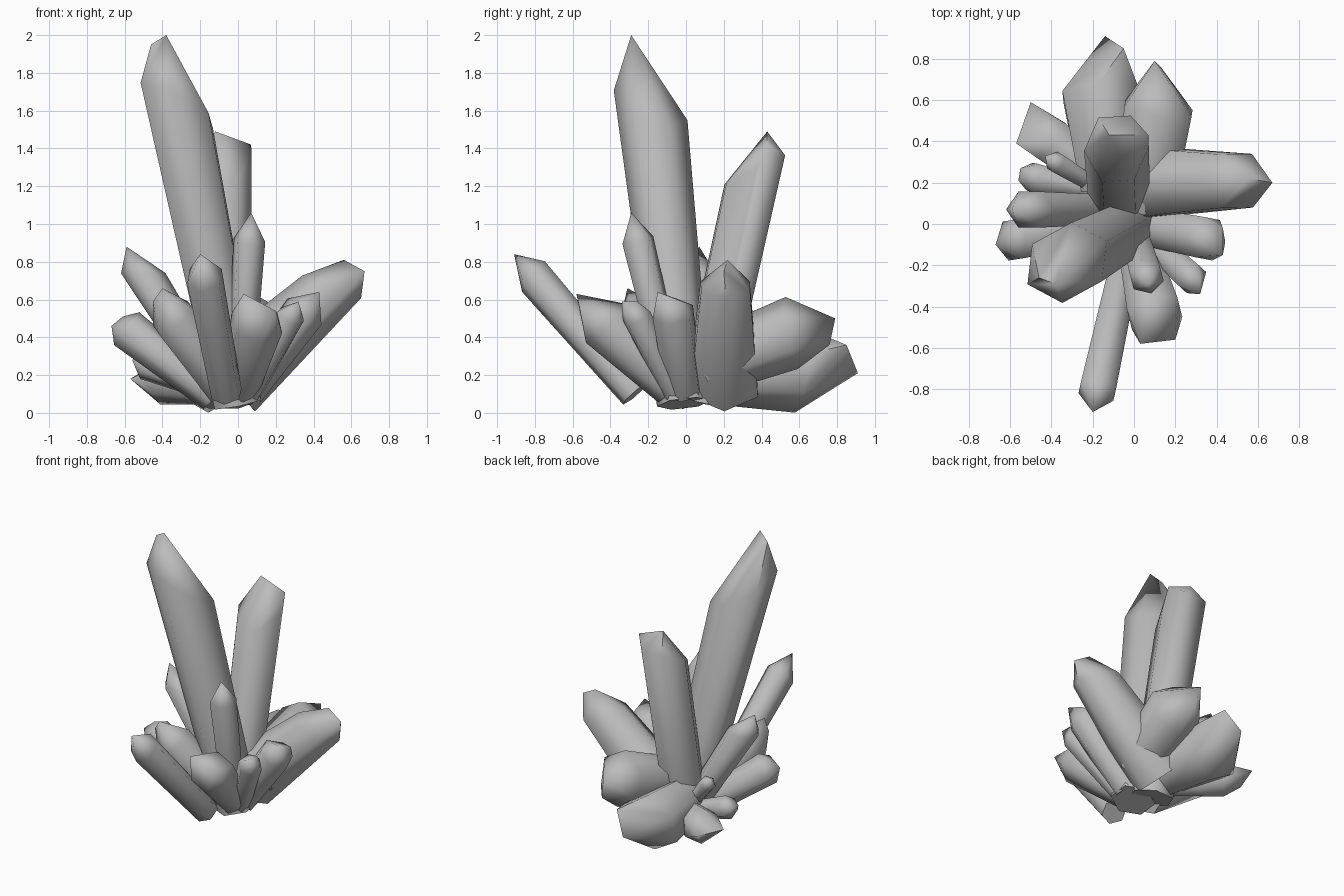
import bpy, bmesh, math
from mathutils import Vector

default_cube = bpy.data.objects.get("Cube")
if default_cube:
    bpy.data.objects.remove(default_cube, do_unlink=True)

# Single grey mineral material
grey = bpy.data.materials.new("mineral_grey")
grey.use_nodes = True
colour = (0.5, 0.5, 0.5, 1.0)
grey.diffuse_color = colour
grey.node_tree.nodes["Principled BSDF"].inputs["Base Color"].default_value = colour

SIDES = 6


def ring(centre, axis, radius, roll, skew):
    """Hexagon around an axis, each corner slid along it by the skew."""
    side = axis.cross(Vector((0, 0, 1))).normalized()
    up = side.cross(axis)
    points = []
    for i in range(SIDES):
        angle = math.tau * i / SIDES + math.radians(roll)
        offset = (side * math.cos(angle) + up * math.sin(angle)) * radius
        points.append(centre + offset + axis * offset.dot(skew))
    return points


def crystal(name, base, tip, radius, ridge=(0, 0, 0), neck=0.7,
            shoulder=0.78, skew=(0, 0, 0), bend=(0, 0, 0), roll=30):
    """Six-sided crystal ending in a point or a short ridge; bend moves its shoulder."""
    base, tip, ridge, skew, bend = map(Vector, (base, tip, ridge, skew, bend))
    reach = tip + ridge / 2 - base
    centre = base + reach * shoulder + bend
    axis = (centre - base).normalized()
    points = ring(base, axis, radius * neck, roll, Vector())
    points += ring(centre, axis, radius, roll, skew)
    points.append(tip)
    if ridge.length > 0:
        points.append(tip + ridge)

    bm = bmesh.new()
    for p in points:
        bm.verts.new(p)
    hull = bmesh.ops.convex_hull(bm, input=bm.verts[:])
    loose = [v for v in hull["geom_interior"] if isinstance(v, bmesh.types.BMVert)]
    bmesh.ops.delete(bm, geom=loose, context="VERTS")
    bmesh.ops.dissolve_limit(bm, angle_limit=math.radians(2),
                             verts=bm.verts[:], edges=bm.edges[:])
    bmesh.ops.recalc_face_normals(bm, faces=bm.faces[:])
    mesh = bpy.data.meshes.new(name)
    bm.to_mesh(mesh)
    bm.free()
    mesh.materials.append(grey)
    obj = bpy.data.objects.new(name, mesh)
    bpy.context.collection.objects.link(obj)
    bpy.ops.object.select_all(action="DESELECT")
    obj.select_set(True)
    bpy.context.view_layer.objects.active = obj
    bpy.ops.object.shade_smooth_by_angle(angle=math.radians(62))


# Tall upright crystals
crystal("main_spire", (0, -0.01, 0.05), (-0.38, -0.29, 2), 0.185,
        ridge=(-0.08, 0.03, -0.05), neck=0.78, shoulder=0.82,
        skew=(-0.75, -0.55, 0), bend=(0.02, 0.04, 0))
crystal("second_spire", (-0.07, 0.09, 0.05), (-0.12, 0.43, 1.49), 0.157,
        ridge=(0.19, 0, -0.07), neck=0.95, shoulder=0.88,
        skew=(0, 0.8, 0), bend=(-0.055, -0.025, 0), roll=0)
crystal("front_upright", (0.01, -0.07, 0.15), (0.07, -0.29, 1.06), 0.087,
        neck=0.85, shoulder=0.84)

# Large leaning crystals
crystal("left_column", (-0.05, 0.2, 0.16), (0.56, 0.22, 0.81), 0.15,
        ridge=(0.11, -0.02, -0.06), neck=1.38, shoulder=0.85,
        skew=(0.35, 0, -0.35), bend=(-0.02, 0, -0.02))
crystal("front_column", (-0.06, -0.27, 0.1), (-0.2, -0.91, 0.84), 0.1,
        neck=0.85, shoulder=0.84, skew=(0, 0, 0.3))
crystal("back_left_block", (0.05, 0.1, 0.25), (0.1, 0.79, 0.5), 0.19,
        ridge=(0.03, -0.03, -0.14), neck=0.85, shoulder=0.74,
        skew=(0, 0, 0.2), bend=(0.02, -0.04, 0.04))
crystal("back_low_block", (-0.12, 0.17, 0.2), (-0.14, 0.91, 0.21), 0.21,
        ridge=(0.09, -0.06, 0.15), neck=0.75, shoulder=0.68,
        skew=(0, 0, 0.3), bend=(-0.06, -0.02, -0.045))

# Crystals on the right side
crystal("right_high", (-0.1, 0.07, 0.1), (-0.59, 0.07, 0.88), 0.1,
        neck=0.8, shoulder=0.82, skew=(-0.85, 0, 0.2))
crystal("right_low", (-0.13, -0.01, 0.09), (-0.67, -0.1, 0.46), 0.11,
        ridge=(0.06, 0.03, 0.05), neck=0.8, shoulder=0.9)
crystal("right_front", (-0.08, -0.04, 0.12), (-0.4, -0.31, 0.66), 0.13,
        ridge=(-0.05, 0.02, -0.07), neck=0.75, shoulder=0.76)
crystal("right_back_low", (-0.15, 0.2, 0.13), (-0.5, 0.59, 0.19), 0.125,
        ridge=(-0.07, -0.2, -0.01), shoulder=0.7, bend=(0.02, 0, 0))
crystal("right_back_small", (-0.15, 0.15, 0.12), (-0.55, 0.27, 0.28), 0.08,
        ridge=(-0.01, -0.06, 0), shoulder=0.84)
crystal("right_back_sliver", (-0.15, 0.16, 0.16), (-0.43, 0.33, 0.48), 0.055,
        shoulder=0.82)

# Crystals on the front and left side
crystal("front_block", (0.01, -0.08, 0.13), (0.03, -0.58, 0.63), 0.145,
        ridge=(0.17, 0.02, -0.09), shoulder=0.76, bend=(0.01, 0.02, 0))
crystal("left_front_small", (0.06, -0.06, 0.1), (0.32, -0.34, 0.59), 0.08,
        ridge=(0, 0.08, 0), neck=0.8, shoulder=0.84)
crystal("left_front", (0.04, -0.01, 0.12), (0.43, -0.15, 0.64), 0.115,
        ridge=(0, 0.13, -0.05), neck=0.9, shoulder=0.8, bend=(0, 0, 0.02))
